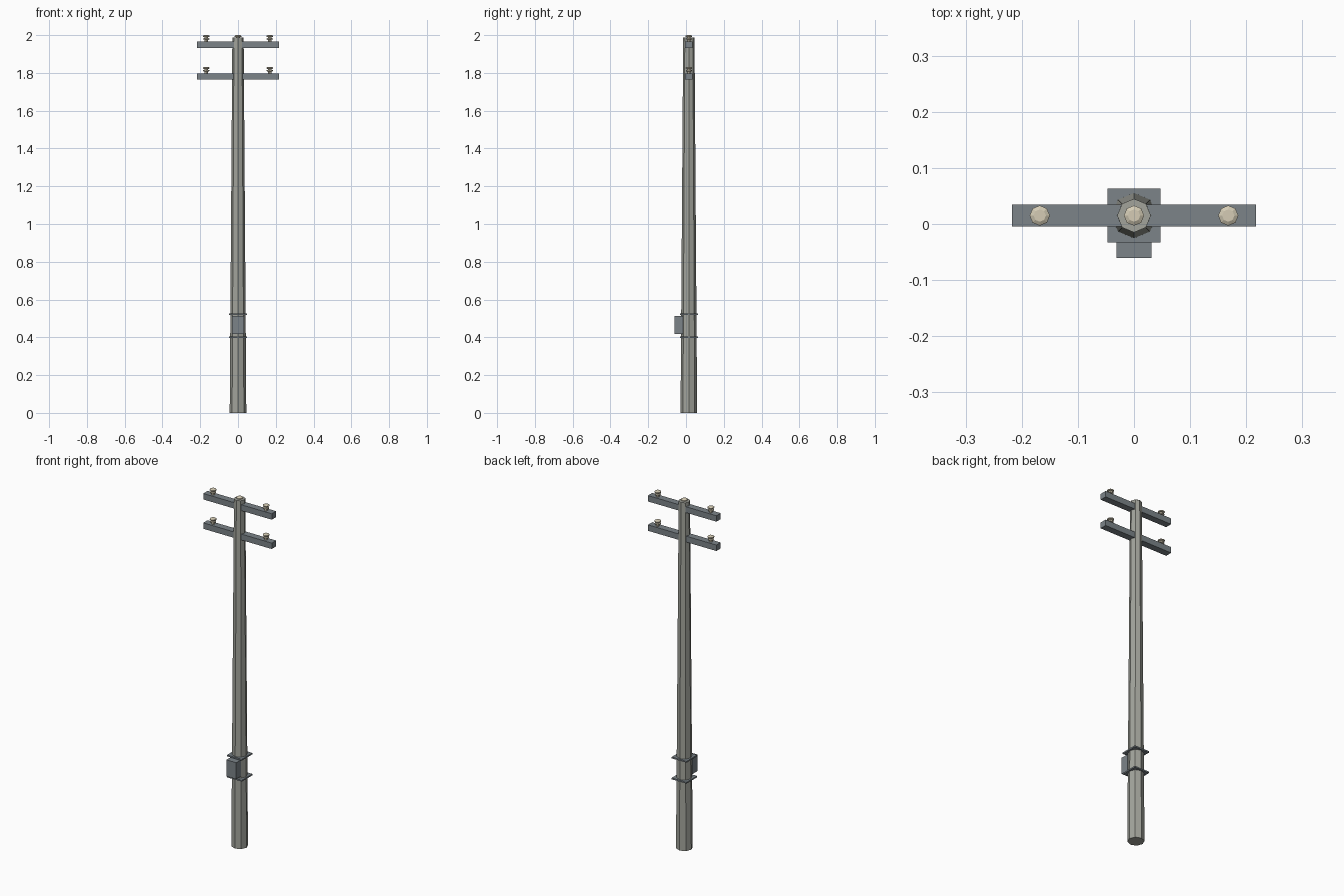
import bpy, bmesh
from math import cos, sin, pi

if "Cube" in bpy.data.objects:
    bpy.data.objects.remove(bpy.data.objects["Cube"])

CY = 0.015  # depth of the pole axis


def material(name, rgb):
    m = bpy.data.materials.new(name)
    m.diffuse_color = (*rgb, 1)
    m.use_nodes = True
    m.node_tree.nodes["Principled BSDF"].inputs["Base Color"].default_value = m.diffuse_color
    return m


concrete = material("concrete", (0.36, 0.37, 0.33))
steel = material("steel", (0.20, 0.23, 0.25))
ceramic = material("ceramic", (0.66, 0.60, 0.46))


def finish(name, bm, mat):
    bmesh.ops.recalc_face_normals(bm, faces=bm.faces)
    mesh = bpy.data.meshes.new(name)
    bm.to_mesh(mesh)
    bm.free()
    mesh.materials.append(mat)
    ob = bpy.data.objects.new(name, mesh)
    bpy.context.collection.objects.link(ob)
    return ob


def box(name, lo, hi, mat):
    bm = bmesh.new()
    bmesh.ops.create_cube(bm, size=1)
    for v in bm.verts:
        v.co = [(a + b) / 2 + c * (b - a) for a, b, c in zip(lo, hi, v.co)]
    return finish(name, bm, mat)


def lathe(name, x, z0, profile, mat, n=8):
    """Faceted turned solid from (radius, height) pairs."""
    bm = bmesh.new()
    rings = [[bm.verts.new((x + r * cos(2 * pi * i / n), CY + r * sin(2 * pi * i / n), z0 + z))
              for i in range(n)] for r, z in profile]
    for a, b in zip(rings, rings[1:]):
        for i in range(n):
            j = (i + 1) % n
            bm.faces.new((a[i], a[j], b[j], b[i]))
    bm.faces.new(rings[0])
    bm.faces.new(rings[-1])
    return finish(name, bm, mat)


# Tapered octagonal pole
lathe("pole", 0, 0, [(0.044, 0), (0.030, 1.988)], concrete)

# Insulator outline: two sheds on a thin stem
INSULATOR = [(0.009, 0), (0.009, 0.009), (0.016, 0.011), (0.016, 0.016), (0.010, 0.018),
             (0.010, 0.023), (0.018, 0.025), (0.018, 0.030), (0.011, 0.034)]

# Crossarms with an insulator near each end
for level, top in (("lower", 1.798), ("upper", 1.966)):
    box(f"{level}_crossarm", (-0.217, CY - 0.0195, top - 0.034), (0.217, CY + 0.0195, top), steel)
    for side, x in (("left", -0.168), ("right", 0.168)):
        lathe(f"{level}_{side}_insulator", x, top, INSULATOR, ceramic)

# Insulator on the pole top
lathe("top_insulator", 0, 1.966, INSULATOR, ceramic)

# Square mounting bands and the control box between them
for level, z in (("lower", 0.401), ("upper", 0.521)):
    box(f"{level}_band", (-0.047, CY - 0.048, z - 0.004), (0.047, CY + 0.048, z + 0.004), steel)
box("control_box", (-0.031, -0.061, 0.418), (0.031, -0.015, 0.512), steel)
